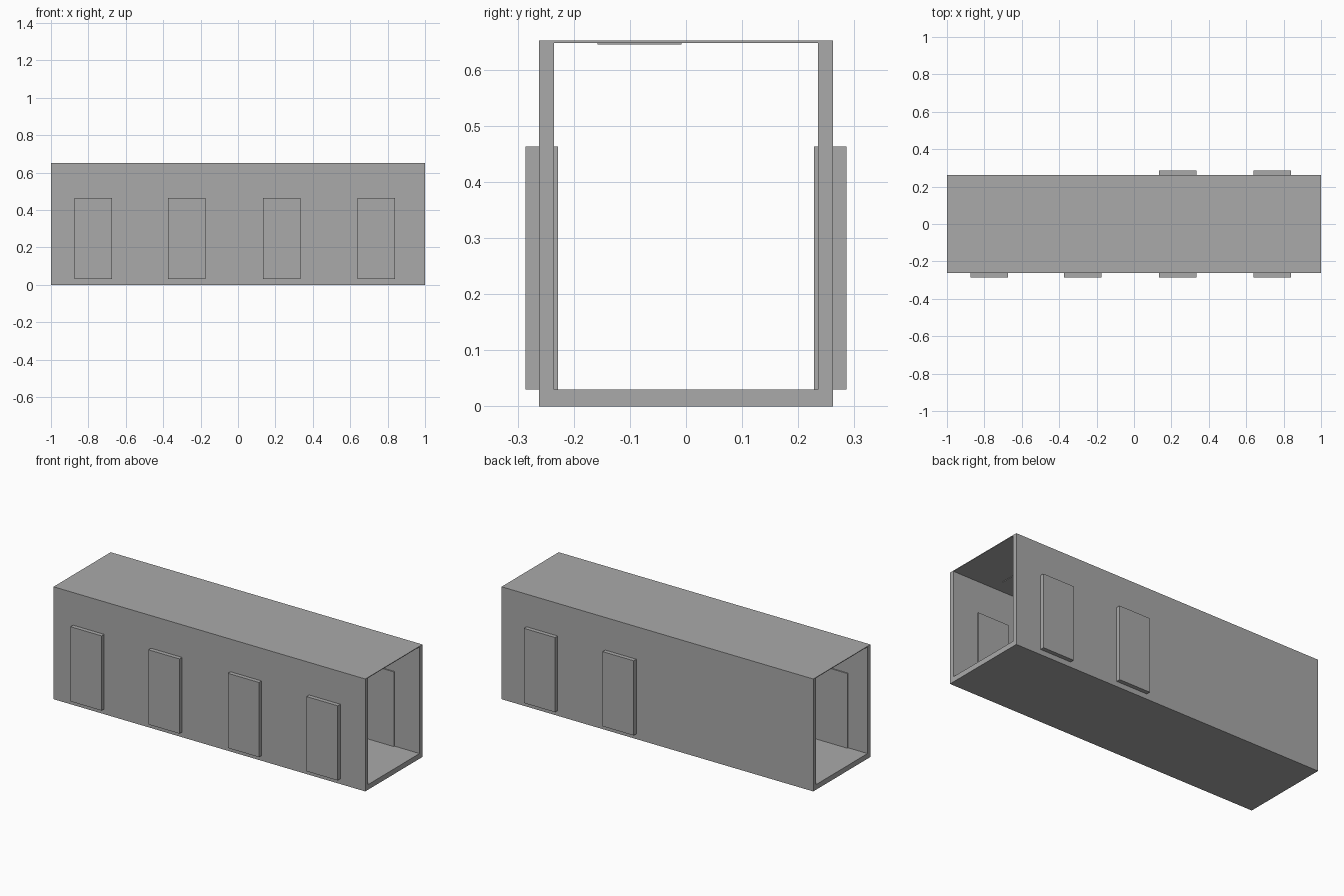
import bpy

cube = bpy.data.objects.get("Cube")
if cube:
    bpy.data.objects.remove(cube, do_unlink=True)

# One plain grey for everything
grey = bpy.data.materials.new("plain grey")
grey.use_nodes = True
colour = (0.4, 0.4, 0.4, 1)
grey.diffuse_color = colour
grey.node_tree.nodes["Principled BSDF"].inputs["Base Color"].default_value = colour


def finish(name, mesh):
    mesh.materials.append(grey)
    obj = bpy.data.objects.new(name, mesh)
    bpy.context.collection.objects.link(obj)
    return obj


def box(name, low, high):
    """Box between two opposite corners."""
    bpy.ops.mesh.primitive_cube_add(size=1)
    obj = bpy.context.object
    obj.name = name
    obj.location = [(a + b) / 2 for a, b in zip(low, high)]
    obj.scale = [b - a for a, b in zip(low, high)]
    bpy.ops.object.transform_apply(location=True, rotation=False, scale=True)
    obj.data.materials.append(grey)
    return obj


def ring(half_width, bottom, top, x):
    return [(x, -half_width, bottom), (x, half_width, bottom),
            (x, half_width, top), (x, -half_width, top)]


# Corridor shell: rectangular tube open at both ends, with a thin roof
HALF, INNER, FLOOR, CEILING, TOP = 0.262, 0.235, 0.03, 0.648, 0.652
verts, faces = [], []
for x in (-1, 1):
    verts += ring(HALF, 0, TOP, x) + ring(INNER, FLOOR, CEILING, x)
for i in range(4):
    j = (i + 1) % 4
    faces += [(i, j, j + 8, i + 8),
              (i + 4, i + 12, j + 12, j + 4),
              (i, i + 4, j + 4, j),
              (i + 8, j + 8, j + 12, i + 12)]
shell = bpy.data.meshes.new("corridor_shell")
shell.from_pydata(verts, [], faces)
finish("corridor_shell", shell)

# Doors pass through the walls: four on the front, two on the back
DOOR_X = (-0.775, -0.275, 0.235, 0.74)
for side, y_min, positions in (("front", -0.286, DOOR_X), ("back", 0.228, DOOR_X[2:])):
    for n, x in enumerate(positions, 1):
        box(f"{side}_door_{n}", (x - 0.1, y_min, FLOOR), (x + 0.1, y_min + 0.058, 0.463))

# Thin light strip under the ceiling
box("ceiling_light", (-0.74, -0.158, 0.645), (0.74, -0.008, 0.649))
